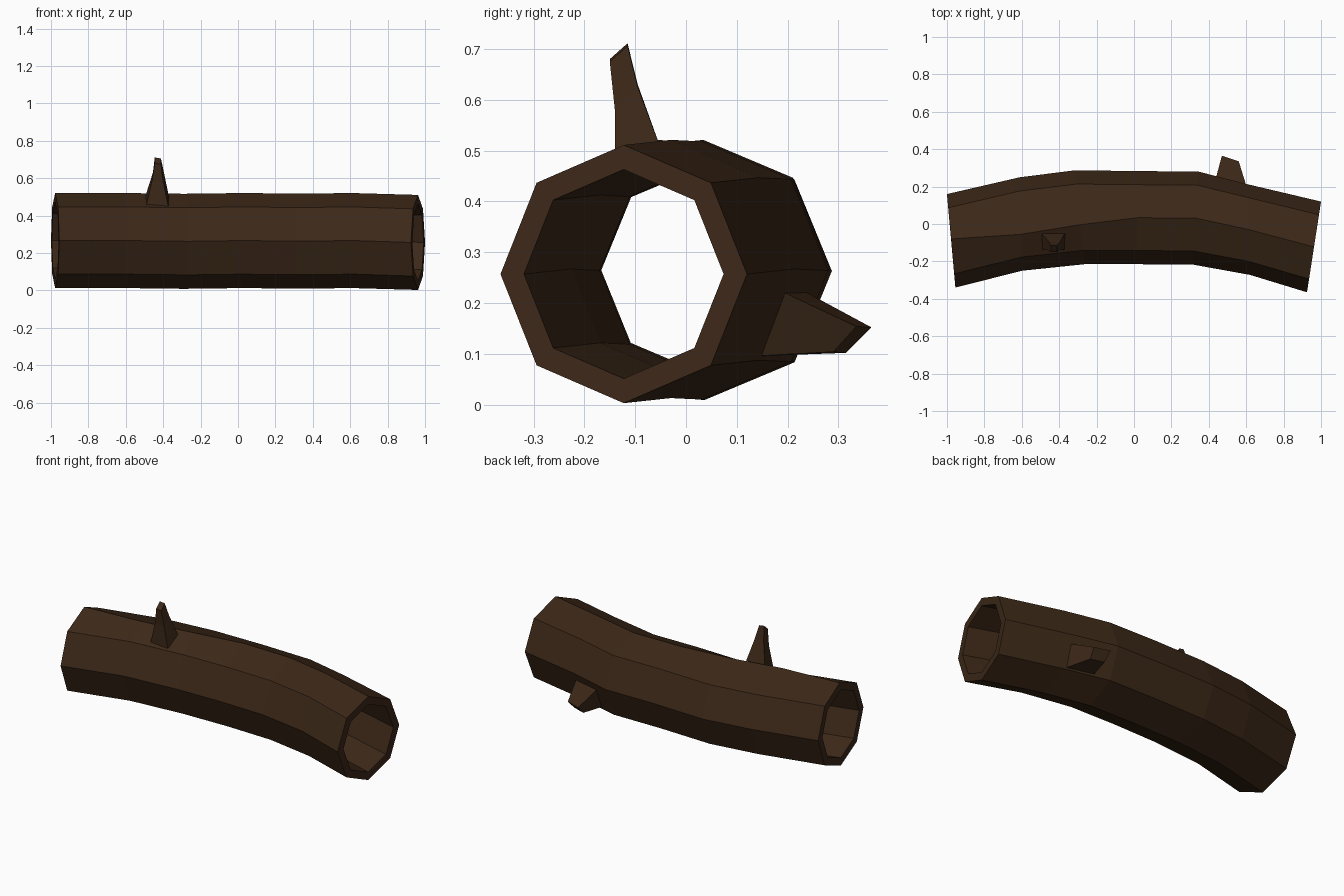
import bpy, bmesh, math
from mathutils import Vector

if "Cube" in bpy.data.objects:
    bpy.data.objects.remove(bpy.data.objects["Cube"])

bark = bpy.data.materials.new("bark")
bark.diffuse_color = (0.045, 0.021, 0.009, 1)
bark.use_nodes = True
bark.node_tree.nodes["Principled BSDF"].inputs["Base Color"].default_value = bark.diffuse_color


def make(name, bm):
    bmesh.ops.recalc_face_normals(bm, faces=bm.faces[:])
    me = bpy.data.meshes.new(name)
    bm.to_mesh(me)
    bm.free()
    me.materials.append(bark)
    ob = bpy.data.objects.new(name, me)
    bpy.context.collection.objects.link(ob)


def bridge(bm, a, b):
    n = len(a)
    for i in range(n):
        j = (i + 1) % n
        bm.faces.new((a[i], a[j], b[j], b[i]))


# Hollow octagonal trunk: back x,y / front x,y / centre z / sideways shift of the top ridge
rings = [(-1.0, 0.16, -0.955, -0.34, 0.267, 0.01),
         (-0.61, 0.25, -0.60, -0.25, 0.267, -0.055),
         (-0.315, 0.287, -0.265, -0.215, 0.263, -0.04),
         (0.02, 0.283, 0.02, -0.215, 0.267, 0.0),
         (0.345, 0.28, 0.315, -0.217, 0.264, 0.0),
         (0.605, 0.213, 0.62, -0.272, 0.267, 0.0),
         (1.0, 0.12, 0.925, -0.365, 0.257, 0.0)]
bm = bmesh.new()
outer, inner = [], []
for bx, by, fx, fy, cz, shift in rings:
    c = Vector(((bx + fx) / 2, (by + fy) / 2, cz))
    u = Vector((bx, by, cz)) - c
    for store, s in ((outer, 1.0), (inner, 0.81)):
        ring = []
        for k in range(8):
            a = k * math.pi / 4
            p = c + s * (u * math.cos(a) + Vector((0, 0, 0.254 * math.sin(a))))
            if k == 2 and s == 1.0:
                p.y += shift
            ring.append(bm.verts.new(p))
        store.append(ring)
for tube in (outer, inner):
    for a, b in zip(tube, tube[1:]):
        bridge(bm, a, b)
for end in (0, -1):
    bridge(bm, outer[end], inner[end])
make("hollow_trunk", bm)


# Branch stubs lofted through quads, with the base slightly sunk into the bark
def branch(name, sections):
    bm = bmesh.new()
    loops = [[bm.verts.new(p) for p in s] for s in sections]
    for a, b in zip(loops, loops[1:]):
        bridge(bm, a, b)
    bm.faces.new(loops[0])
    bm.faces.new(loops[-1])
    make(name, bm)


branch("upper_branch", [
    [(-0.495, -0.14, 0.435), (-0.37, -0.14, 0.435), (-0.37, -0.05, 0.505), (-0.495, -0.05, 0.505)],
    [(-0.46, -0.14, 0.585), (-0.40, -0.14, 0.58), (-0.395, -0.095, 0.625), (-0.455, -0.095, 0.63)],
    [(-0.445, -0.15, 0.68), (-0.412, -0.15, 0.675), (-0.412, -0.115, 0.706), (-0.445, -0.115, 0.711)]])
branch("side_branch", [
    [(0.435, 0.235, 0.222), (0.605, 0.19, 0.222), (0.605, 0.12, 0.095), (0.435, 0.18, 0.097)],
    [(0.47, 0.365, 0.152), (0.56, 0.335, 0.154), (0.55, 0.29, 0.104), (0.47, 0.315, 0.102)]])
